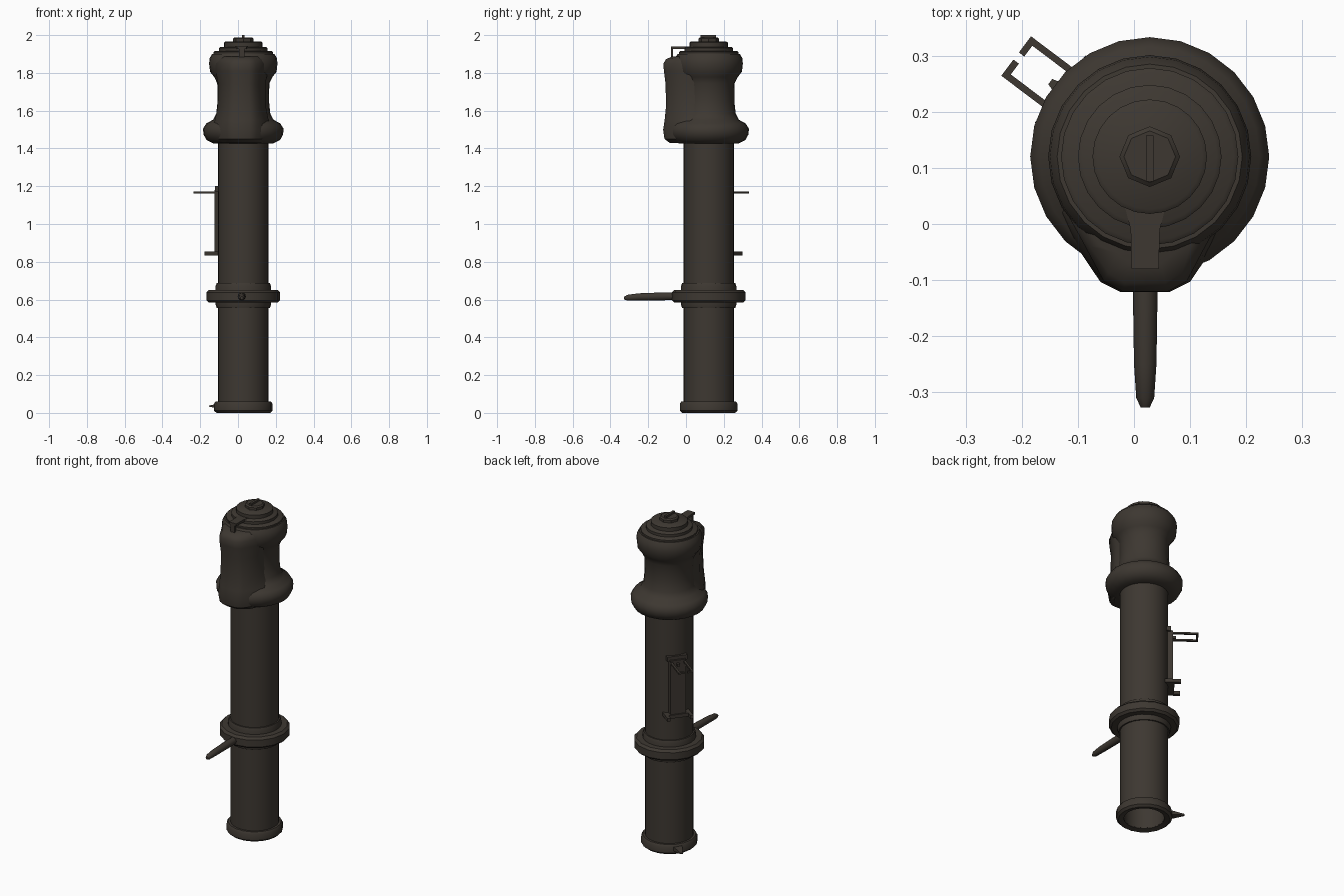
import bpy, math
from mathutils import Vector, Matrix

CX, CY = 0.028, 0.12          # tube axis
mat = bpy.data.materials.new("dark brown metal")
mat.diffuse_color = (0.047, 0.039, 0.031, 1)


def make(name, verts, faces, smooth=True):
    me = bpy.data.meshes.new(name)
    me.from_pydata([tuple(v) for v in verts], [], faces)
    me.materials.append(mat)
    ob = bpy.data.objects.new(name, me)
    bpy.context.collection.objects.link(ob)
    bpy.ops.object.select_all(action='DESELECT')
    ob.select_set(True)
    bpy.context.view_layer.objects.active = ob
    bpy.ops.object.mode_set(mode='EDIT')
    bpy.ops.mesh.select_all(action='SELECT')
    bpy.ops.mesh.normals_make_consistent(inside=False)
    bpy.ops.object.mode_set(mode='OBJECT')
    if smooth:
        bpy.ops.object.shade_smooth_by_angle(angle=math.radians(38))
    return ob


def loft(name, rings, closed=False):
    """Skin equal-length rings; cap the ends or join them into a loop."""
    n, m = len(rings[0]), len(rings)
    verts = [v for r in rings for v in r]
    faces = [(i * n + j, i * n + (j + 1) % n,
              (i + 1) % m * n + (j + 1) % n, (i + 1) % m * n + j)
             for i in range(m if closed else m - 1) for j in range(n)]
    if not closed:
        faces += [tuple(range(n)), tuple(range((m - 1) * n, m * n))]
    return make(name, verts, faces)


def lathe(name, profile, seg, closed=False):
    rings = [[(CX + r * math.cos(2 * math.pi * j / seg),
               CY + r * math.sin(2 * math.pi * j / seg), z)
              for j in range(seg)] for r, z in profile]
    return loft(name, rings, closed)


def box(name, lo, hi, frame=Matrix()):
    v = [frame @ Vector((x, y, z)) for z in (lo[2], hi[2])
         for x, y in ((lo[0], lo[1]), (hi[0], lo[1]), (hi[0], hi[1]), (lo[0], hi[1]))]
    f = [(0, 1, 2, 3), (4, 5, 6, 7)] + [(i, (i + 1) % 4, (i + 1) % 4 + 4, i + 4) for i in range(4)]
    return make(name, v, f, False)


# Main tube with an open lower mouth
lathe("tube", [(0.118, 0.3), (0.112, 0.012), (0.133, 0.012), (0.133, 1.46)], 32)
lathe("base_ring", [(0.112, 0.007), (0.142, 0.0), (0.155, 0.012), (0.155, 0.048),
                    (0.147, 0.06), (0.125, 0.06)], 18, True)

# Clamp collar round the middle
lathe("collar_sleeve", [(0.125, 0.555), (0.141, 0.555), (0.147, 0.575), (0.147, 0.67),
                        (0.141, 0.687), (0.125, 0.687)], 24, True)
lathe("collar_band", [(0.13, 0.584), (0.182, 0.584), (0.195, 0.596), (0.195, 0.638),
                      (0.182, 0.651), (0.13, 0.651)], 16, True)

# Head: lower flange, waist and upper bulge
lathe("head", [(0.12, 1.425), (0.16, 1.427), (0.195, 1.445), (0.211, 1.475), (0.213, 1.505),
               (0.196, 1.532), (0.16, 1.552), (0.143, 1.585), (0.136, 1.65), (0.138, 1.745),
               (0.154, 1.778), (0.176, 1.806), (0.181, 1.85), (0.178, 1.878), (0.165, 1.9),
               (0.12, 1.903)], 24)
# Stepped cap
for i, (r, z0, z1) in enumerate([(0.158, 1.895, 1.916), (0.128, 1.905, 1.938),
                                 (0.102, 1.93, 1.966)]):
    lathe("cap_step_%d" % (i + 1), [(r - 0.006, z0), (r, z0 + 0.004), (r, z1 - 0.006), (r - 0.008, z1)], 24)
lathe("cap_nut", [(0.054, 1.96), (0.054, 1.981), (0.046, 1.988)], 8)
box("cap_blade", (CX - 0.007, 0.076, 1.98), (CX + 0.007, 0.158, 2.0))

# Front guard: outline flares from a narrow face back into the head
guard = []
for z, wf, wb, yf in [(1.428, 0.055, 0.125, -0.085), (1.45, 0.075, 0.155, -0.114),
                      (1.50, 0.08, 0.165, -0.121), (1.55, 0.08, 0.142, -0.113),
                      (1.62, 0.076, 0.128, -0.106), (1.74, 0.070, 0.125, -0.108),
                      (1.81, 0.074, 0.138, -0.117), (1.85, 0.074, 0.14, -0.120),
                      (1.873, 0.066, 0.13, -0.105), (1.888, 0.05, 0.11, -0.07)]:
    half = [(wf * 0.55, yf), (wf, yf + 0.018), ((wf + wb) / 2, -0.04), (wb, 0.02), (wb * 0.9, 0.1)]
    guard.append([(CX - 0.008 + x, y, z) for x, y in half] +
                 [(CX - 0.008 - x, y, z) for x, y in reversed(half)])
loft("front_guard", guard)

# Hook on the cap: tapering arm with a tab hanging in front of the guard
arm = [[(0.02 + s * w, y, z) for s, z in ((-1, 1.926), (1, 1.926), (1, 1.94), (-1, 1.94))]
       for y, w in ((0.03, 0.036), (-0.01, 0.026), (-0.08, 0.024))]
loft("cap_hook_arm", arm)
box("cap_hook_tab", (0.006, -0.08, 1.865), (0.034, -0.068, 1.94))

# Lever pointing forward from the collar
lever = []
for y, r, z in [(-0.05, 0.020, 0.617), (-0.12, 0.022, 0.617), (-0.25, 0.020, 0.614),
                (-0.31, 0.016, 0.61), (-0.327, 0.008, 0.608)]:
    lever.append([(0.02 + r * math.cos(a * math.pi / 5), y, z + r * math.sin(a * math.pi / 5))
                  for a in range(10)])
loft("lever", lever)

# Side bracket in its own frame: x points away from the tube
side = Matrix.Translation((CX, CY, 0)) @ Matrix.Rotation(math.radians(143), 4, 'Z')
box("side_housing", (0.11, -0.045, 0.84), (0.157, 0.045, 1.18), side)
box("side_housing_top", (0.11, -0.058, 1.172), (0.145, 0.058, 1.2), side)
box("side_foot", (0.11, -0.075, 0.834), (0.165, 0.075, 0.855), side)
for s in (-1, 1):
    box("side_foot_tab", (0.14, s * 0.066 - 0.009, 0.834), (0.2, s * 0.066 + 0.009, 0.855), side)
    box("loop_arm", (0.12, s * 0.038 - 0.006, 1.161), (0.298, s * 0.038 + 0.006, 1.171), side)
    box("loop_end", (0.286, s * 0.026 - 0.018, 1.161), (0.298, s * 0.026 + 0.018, 1.171), side)
box("loop_stud", (0.15, -0.01, 1.15), (0.175, 0.004, 1.165), side)

# Small spur on the base ring
spur = []
for x, w, h in [(0.13, 0.03, 0.016), (0.17, 0.02, 0.01), (0.222, 0.006, 0.003)]:
    spur.append([side @ Vector((x, sy * w, 0.036 + sz * h))
                 for sy, sz in ((-1, -1), (1, -1), (1, 1), (-1, 1))])
loft("base_spur", spur)
